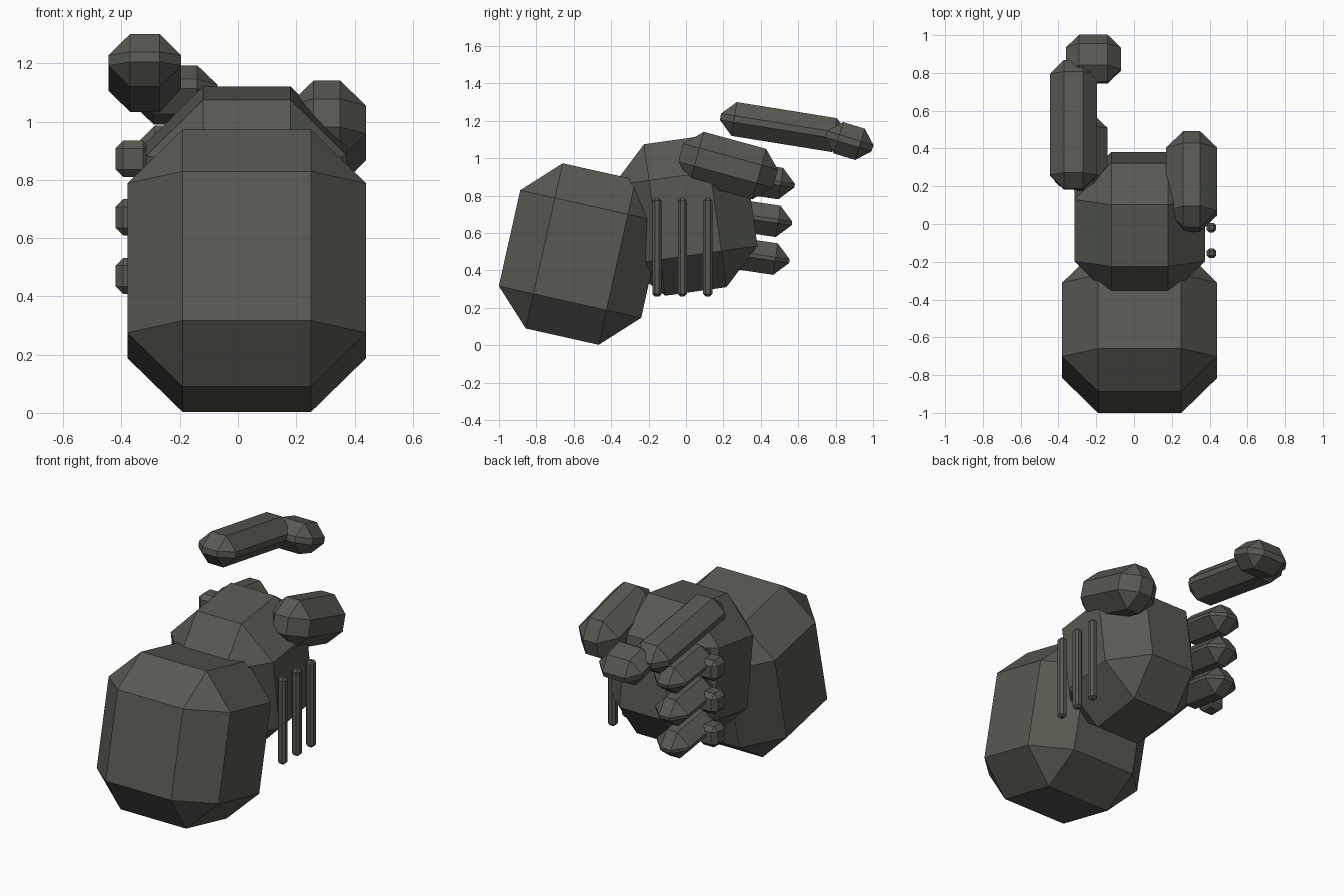
import bpy
import math
from mathutils import Matrix

default = bpy.data.objects.get("Cube")
if default:
    bpy.data.objects.remove(default, do_unlink=True)

# Single dull olive grey
olive = bpy.data.materials.new("olive_grey")
olive.use_nodes = True
olive.diffuse_color = (0.095, 0.1, 0.082, 1)
shader = next(n for n in olive.node_tree.nodes if n.type == 'BSDF_PRINCIPLED')
shader.inputs["Base Color"].default_value = olive.diffuse_color
shader.inputs["Roughness"].default_value = 0.8


def chamfered_block(name, centre, size, chamfer, pitch=0):
    """Box with flat chamfers on all edges, pitched about x in degrees."""
    bpy.ops.mesh.primitive_cube_add(size=1)
    ob = bpy.context.object
    ob.name = name
    ob.data.transform(Matrix.Diagonal((*size, 1)))
    ob.location = centre
    ob.rotation_euler.x = math.radians(pitch)
    bevel = ob.modifiers.new("chamfer", 'BEVEL')
    bevel.width = chamfer
    bevel.segments = 1
    bevel.limit_method = 'NONE'
    ob.data.materials.append(olive)
    return ob


# Large front mass and the body behind it
chamfered_block("front_block", (0.03, -0.563, 0.488), (0.82, 0.78, 0.905), 0.19, -12.6)
chamfered_block("main_body", (0.03, -0.004, 0.693), (0.69, 0.72, 0.818), 0.195, 8)

# Pod on the upper left of the body
chamfered_block("left_pod", (0.305, 0.225, 0.961), (0.27, 0.525, 0.28), 0.09, -15.3)

# Floating rail and its rounded tip
chamfered_block("upper_rail", (-0.32, 0.525, 1.167), (0.25, 0.69, 0.183), 0.074, -9.15)
chamfered_block("rail_tip", (-0.215, 0.873, 1.092), (0.29, 0.26, 0.175), 0.07, -17)

# Three stacked rear fingers, each with a small knuckle on its outer side
for i in range(3):
    y, z = 0.35 + 0.014 * i, 0.48 + 0.202 * i
    chamfered_block(f"rear_finger_{i + 1}", (-0.25, y, z), (0.22, 0.41, 0.17), 0.075, -8.5)
    chamfered_block(f"knuckle_{i + 1}", (-0.36, 0.26, 0.47 + 0.201 * i), (0.12, 0.12, 0.125), 0.026)

# Three thin upright rods on the left side
for i in range(3):
    chamfered_block(f"side_rod_{i + 1}", (0.41, -0.155 + 0.136 * i, 0.524), (0.05, 0.05, 0.525), 0.0135)
